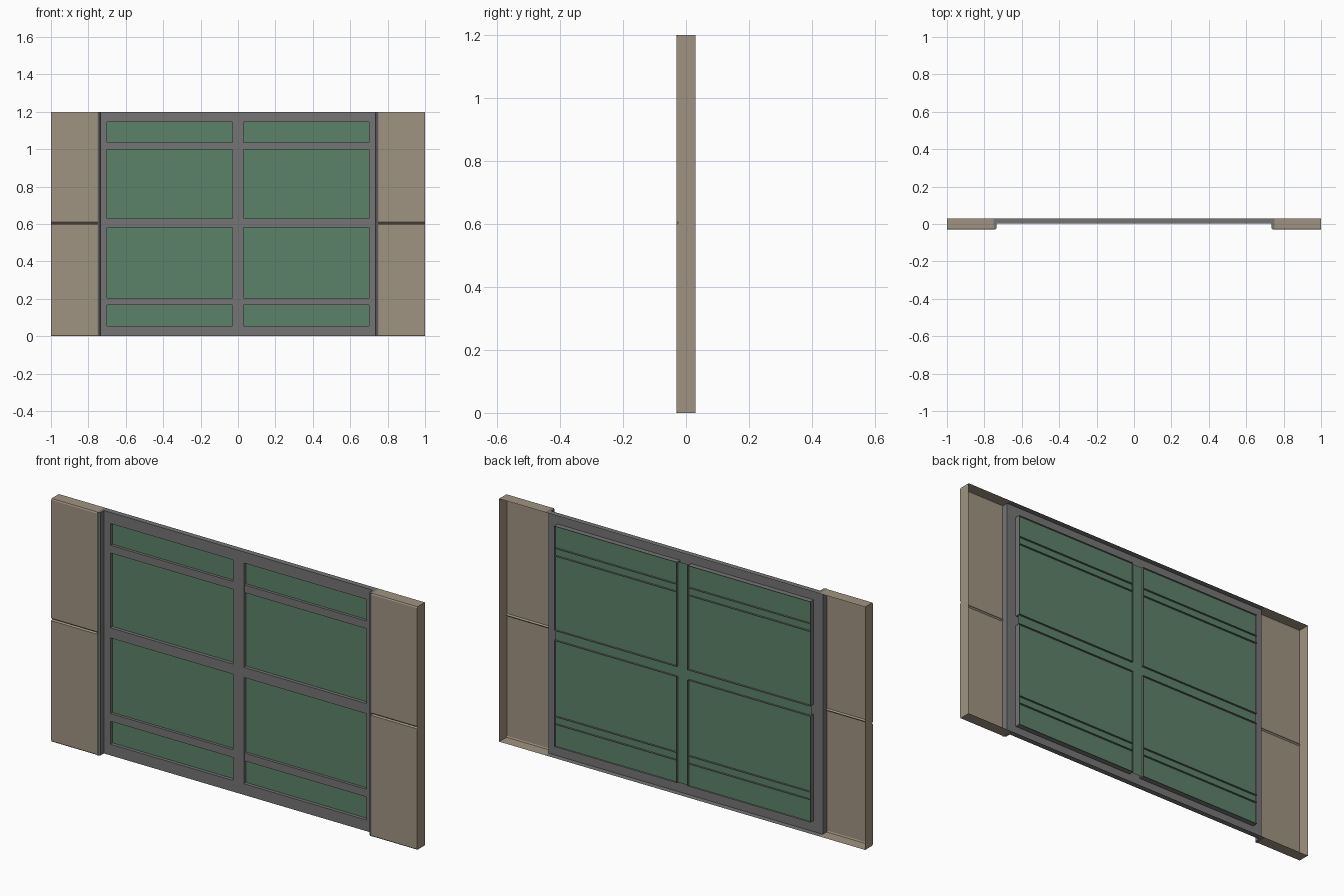
import bpy

if "Cube" in bpy.data.objects:
    bpy.data.objects.remove(bpy.data.objects["Cube"])


def material(name, rgb):
    m = bpy.data.materials.new(name)
    m.diffuse_color = (*rgb, 1.0)
    m.use_nodes = True
    m.node_tree.nodes["Principled BSDF"].inputs["Base Color"].default_value = m.diffuse_color
    return m


TAN = material("tan_wall", (0.352, 0.296, 0.223))
GREY = material("grey_frame", (0.18, 0.178, 0.178))
GREEN = material("green_glass", (0.107, 0.223, 0.141))


def add_object(name, verts, faces, mat, mirror=False):
    me = bpy.data.meshes.new(name)
    me.from_pydata(verts, [], faces)
    me.materials.append(mat)
    ob = bpy.data.objects.new(name, me)
    bpy.context.collection.objects.link(ob)
    if mirror:
        mod = ob.modifiers.new("mirror", 'MIRROR')
        mod.use_axis = (True, False, False)
        mod.use_mirror_merge = False
    return ob


def sweep_x(name, profile, x0, x1, mat, cap=False):
    """Extrude an open (y, z) profile along x, mirrored to the other side."""
    n = len(profile)
    verts = [(x, y, z) for x in (x0, x1) for y, z in profile]
    faces = [(i, n + i, n + i + 1, i + 1) for i in range(n - 1)]
    if cap:
        faces.append(tuple(reversed(range(n, 2 * n))))
    return add_object(name, verts, faces, mat, True)


H = 1.2          # height
BACK = 0.03      # back edge of all rims
SHEET = 0.003    # front plane of the window frame
GLASS = 0.02
F = -0.03        # front plane of the side panels

# Side wall panels: open-backed shells with a groove at mid height
sweep_x("side_panel", [(BACK, 0), (F + 0.003, 0), (F, 0.006), (F, 0.598),
                       (F + 0.006, 0.604), (F, 0.61), (F, H - 0.006),
                       (F + 0.003, H), (BACK, H)], 0.75, 1.0, TAN, cap=True)

# Grey jambs between panels and window, chamfered on the inner front edge
section = [(0.735, SHEET), (0.735, F + 0.008), (0.743, F), (0.75, F), (0.75, SHEET)]
n = len(section)
add_object("jamb",
           [(x, y, z) for z in (0, H) for x, y in section],
           [(i, (i + 1) % n, n + (i + 1) % n, n + i) for i in range(n)]
           + [tuple(reversed(range(n))), tuple(range(n, 2 * n))], GREY, True)

# Window frame: pressed sheet with four openings, each with a skirt running back
xs = [-0.75, -0.70, -0.03, 0.03, 0.70, 0.75]
zs = [0, 0.055, 0.58, 0.63, 1.145, H]
verts, faces = [], []


def quad(*pts):
    b = len(verts)
    verts.extend(pts)
    faces.append((b, b + 1, b + 2, b + 3))


def skirt(a, b):
    """Wall from the sheet to the back edge along (x, z) points a to b."""
    quad((a[0], SHEET, a[1]), (b[0], SHEET, b[1]),
         (b[0], BACK, b[1]), (a[0], BACK, a[1]))


for i in range(5):
    for j in range(5):
        x0, x1, z0, z1 = xs[i], xs[i + 1], zs[j], zs[j + 1]
        if i in (1, 3) and j in (1, 3):
            corners = [(x0, z0), (x1, z0), (x1, z1), (x0, z1)]
            for k in range(4):
                skirt(corners[k], corners[(k + 1) % 4])
        else:
            quad((x0, SHEET, z0), (x1, SHEET, z0), (x1, SHEET, z1), (x0, SHEET, z1))
# top and bottom rims of the frame
skirt((xs[0], H), (xs[-1], H))
skirt((xs[-1], 0), (xs[0], 0))
add_object("window_frame", verts, faces, GREY)

# Thin horizontal glazing bars, top and bottom
for name, z0, z1 in (("lower_bar", 0.167, 0.205), ("upper_bar", 0.998, 1.036)):
    sweep_x(name, [(BACK, z0), (0.006, z0), (0.006, z1), (BACK, z1)], 0.03, 0.70, GREY)

# Glass sheet behind the bars
add_object("glass", [(-0.70, GLASS, 0.055), (0.70, GLASS, 0.055),
                     (0.70, GLASS, 1.145), (-0.70, GLASS, 1.145)], [(0, 1, 2, 3)], GREEN)
